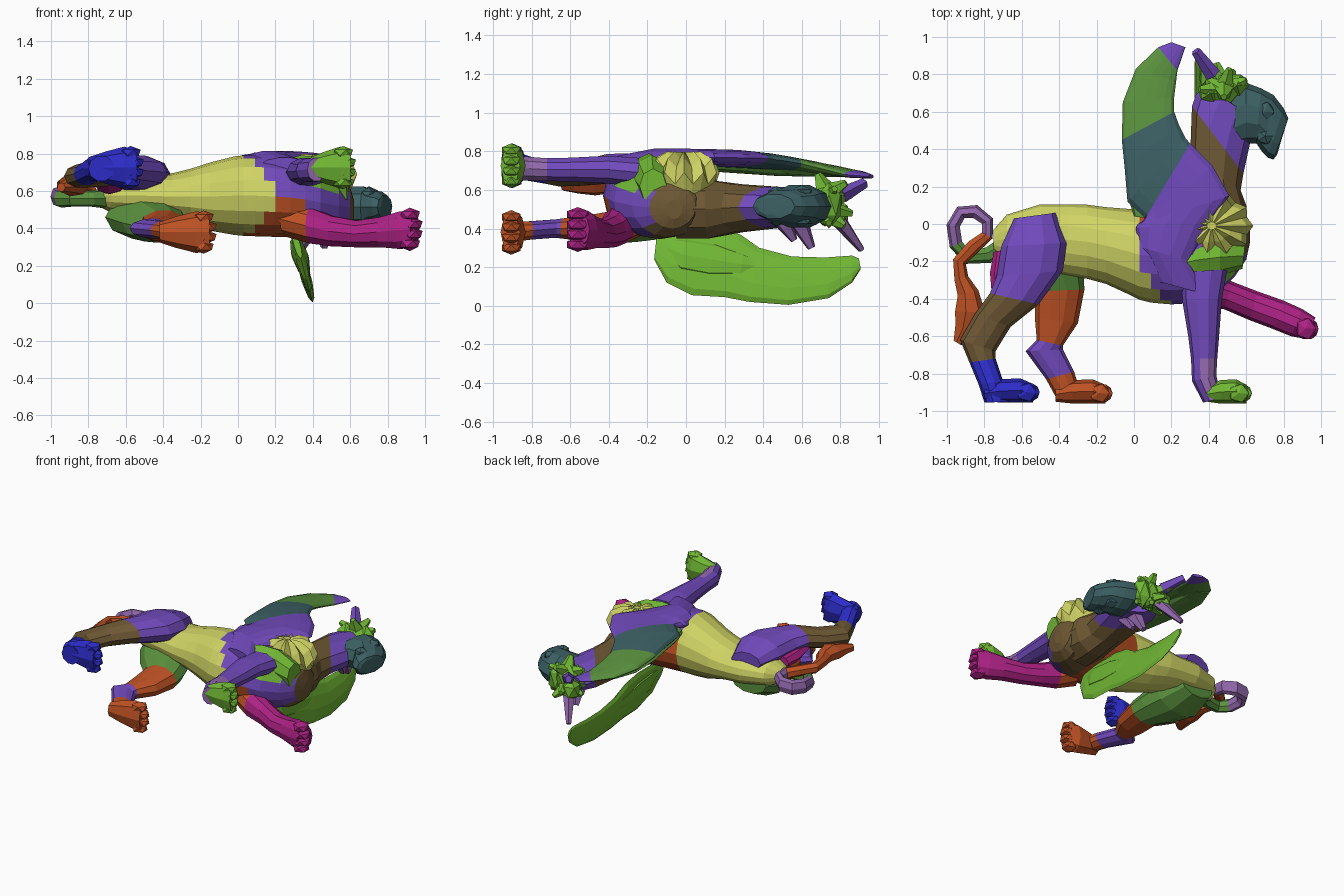
import bpy, bmesh, math
from mathutils import Vector

cube = bpy.data.objects.get("Cube")
if cube:
    bpy.data.objects.remove(cube, do_unlink=True)


def lin(c):
    c /= 255
    return c / 12.92 if c <= 0.04045 else ((c + 0.055) / 1.055) ** 2.4


COLOURS = {
    "yellow": (208, 212, 100), "purple": (113, 74, 188), "dark_green": (90, 145, 62),
    "bright_green": (112, 182, 52), "teal": (60, 96, 100), "brown": (110, 88, 52),
    "magenta": (172, 34, 132), "orange": (190, 82, 36), "blue": (44, 44, 200),
    "lilac": (146, 104, 172)}
MATS = {}
for key, rgb in COLOURS.items():
    m = bpy.data.materials.new(key)
    m.use_nodes = True
    col = [lin(c) for c in rgb] + [1]
    m.diffuse_color = col
    bsdf = next(n for n in m.node_tree.nodes if n.type == 'BSDF_PRINCIPLED')
    bsdf.inputs["Base Color"].default_value = col
    bsdf.inputs["Roughness"].default_value = 0.8
    MATS[key] = m


def finish(name, bm, rule):
    """Make the object; rule is a colour, a function of a face centre, or a list per face."""
    bmesh.ops.recalc_face_normals(bm, faces=bm.faces)
    used = []
    for i, f in enumerate(bm.faces):
        c = rule[i] if isinstance(rule, list) else rule(f.calc_center_median()) if callable(rule) else rule
        if c not in used:
            used.append(c)
        f.material_index = used.index(c)
    me = bpy.data.meshes.new(name)
    bm.to_mesh(me)
    bm.free()
    for c in used:
        me.materials.append(MATS[c])
    bpy.context.collection.objects.link(bpy.data.objects.new(name, me))


def skin(name, rings, rule):
    """Join rings of points into a closed body; a list as rule gives one colour per segment."""
    bm = bmesh.new()
    rings = [[bm.verts.new(p) for p in r] for r in rings]
    sides = len(rings[0])
    for r, s in zip(rings, rings[1:]):
        for i in range(sides):
            j = (i + 1) % sides
            bm.faces.new((r[i], r[j], s[j], s[i]))
    bm.faces.new(rings[0])
    bm.faces.new(rings[-1])
    if isinstance(rule, list):
        rule = [c for c in rule for _ in range(sides)] + [rule[0], rule[-1]]
    finish(name, bm, rule)


def loft(name, sections, rule, axis=(0, 0, 1), sides=10):
    """Skin oval rings; each section is (edge point, edge point, half thickness)."""
    turn = [2 * math.pi * i / sides for i in range(sides)]
    rings = []
    for p, q, b in sections:
        p, q = Vector(p), Vector(q)
        rings.append([(p + q) / 2 + (p - q) / 2 * math.cos(t) + Vector(axis) * b * math.sin(t) for t in turn])
    skin(name, rings, rule)


def flat(name, rows, rule, sides=10):
    """Loft from rows (x1, y1, x2, y2, z, half thickness)."""
    loft(name, [((a, b, z), (c, d, z), t) for a, b, c, d, z, t in rows], rule, sides=sides)


def tube(name, pts, rule, sides=7):
    """Loft along (x, y, z, radius, half thickness) points."""
    secs = []
    for i, p in enumerate(pts):
        a, b = pts[max(i - 1, 0)], pts[min(i + 1, len(pts) - 1)]
        n = Vector((a[1] - b[1], b[0] - a[0], 0)).normalized() * p[3]
        c = Vector(p[:3])
        secs.append((c + n, c - n, p[4]))
    loft(name, secs, rule, sides=sides)


def lumps(name, items, rule):
    """Faceted ellipsoids from (centre, size)."""
    bm = bmesh.new()
    for centre, size in items:
        for v in bmesh.ops.create_icosphere(bm, subdivisions=1, radius=1)['verts']:
            v.co = Vector([c + s * k for c, s, k in zip(centre, size, v.co)])
    finish(name, bm, rule)


def tufts(name, items, rule, blunt=.3, sides=5):
    """Blunt tufts from (base, tip, radius)."""
    bm = bmesh.new()
    for base, tip, r in items:
        base, tip = Vector(base), Vector(tip)
        d = tip - base
        mat = d.to_track_quat('Z', 'Y').to_matrix().to_4x4()
        mat.translation = base + d / 2
        bmesh.ops.create_cone(bm, cap_ends=True, segments=sides, radius1=r, radius2=r * blunt,
                              depth=d.length, matrix=mat)
    finish(name, bm, rule)


def paw(name, x0, x1, y, z, colour):
    """Wedge foot with a row of four toes."""
    w = x1 - x0
    flat(name, [(x0, y + .09, x0, y + .01, z, .055), (x0 + w * .3, y + .125, x0 + w * .3, y, z, .085),
                (x0 + w * .65, y + .13, x0 + w * .65, y, z, .112),
                (x0 + w * .88, y + .10, x0 + w * .88, y, z, .095)], colour, sides=8)
    lumps(name + "_toes", [((x1 - .045 - .016 * abs(k), y + .055, z + k * .053), (.06, .056, .036))
                           for k in (-1.5, -.5, .5, 1.5)], colour)


# Torso
def torso_colour(c):
    edge = .03 + max(0, -.25 - c.y) * .9
    if c.x < edge:
        return "yellow"
    if c.x < .2 and c.y > -.15 and c.z < .74:
        return "orange"
    if c.x < .36:
        return "purple" if c.z > .58 - .4 * max(0, c.x - .2) else "orange"
    if c.y < -.2:
        return "bright_green" if c.z > .6 else "purple"
    return "brown"


flat("torso", [(x, y + a, x, y - a, z, b) for x, y, z, a, b in (
    (-.75, -.09, .57, .06, .05), (-.68, -.08, .575, .13, .09), (-.5, -.07, .575, .175, .115),
    (-.35, -.085, .57, .19, .125), (-.25, -.095, .57, .198, .15), (-.15, -.115, .57, .205, .182),
    (-.02, -.15, .575, .23, .21),
    (.03, -.165, .575, .24, .215), (.09, -.17, .575, .25, .217), (.14, -.17, .573, .255, .217),
    (.2, -.17, .57, .26, .215), (.28, -.165, .565, .26, .21), (.36, -.15, .555, .255, .205),
    (.44, -.135, .54, .24, .195), (.54, -.09, .52, .19, .165), (.60, -.07, .51, .12, .11),
    (.62, -.06, .50, .04, .05))], torso_colour, sides=16)

# Neck and head
flat("neck", [(.26, -.05, .61, -.05, .50, .16), (.29, .12, .60, .1, .50, .16),
              (.30, .36, .57, .18, .505, .13), (.31, .63, .585, .27, .51, .11),
              (.33, .69, .62, .43, .51, .1), (.38, .74, .66, .55, .51, .095)],
     ["brown", "brown", "brown", "purple", "purple"])
flat("head", [(.52, .70, .53, .41, .515, .085), (.60, .755, .60, .43, .515, .115),
              (.68, .725, .655, .43, .515, .115), (.745, .69, .685, .385, .515, .095),
              (.80, .62, .715, .355, .515, .085), (.825, .565, .745, .345, .515, .065),
              (.80, .49, .765, .37, .515, .045)], "teal")
lumps("brow_and_cheeks", [((.70, .60, .515 + s * .07), (.055, .06, .04)) for s in (-1, 1)]
      + [((.70, .47, .515 + s * .065), (.05, .05, .04)) for s in (-1, 1)], "teal")
lumps("crown", [((.47, .72, .53), (.12, .10, .12)), ((.55, .74, .52), (.07, .07, .12)),
                ((.41, .78, .48), (.07, .07, .08)), ((.41, .70, .54), (.07, .06, .10))], "bright_green")
tufts("mane_tufts", [((.48, .72, .525 + dz * .7), (x, y, .525 + 1.6 * dz), .06) for x, y, dz in (
    (.39, .855, .03), (.44, .86, -.03), (.35, .72, .06), (.36, .72, -.06), (.51, .83, .07),
    (.53, .82, -.07), (.60, .77, .05), (.60, .74, -.06), (.48, .68, .10))], "bright_green")
tufts("upper_ear", [((.42, .80, .57), (.33, .925, .635), .045)], "purple", .6)
tufts("lower_ear", [((.43, .78, .46), (.34, .91, .29), .045)], "lilac", .4)
tufts("beard_tufts", [((.48, .58, .44), (.46, .65, .30), .055), ((.5, .5, .44), (.48, .56, .34), .05)],
      "lilac", .4)

# Shoulder fur, a pleated dome, with a band beneath it
N = 22
skin("shoulder_fur", [[(.415 + r * (1 + .06 * s) * .21 * math.cos(t), -.0 + r * (1 + .06 * s) * .175 * math.sin(t) - .01,
                        z + s * dz) for t, s in ((2 * math.pi * i / N, 1 - 2 * (i % 2)) for i in range(N))]
                      for r, z, dz in ((.12, .795, 0), (.5, .78, .018), (.85, .74, .022), (1, .66, .03), (.8, .56, .02))],
     "yellow")
flat("shoulder_band", [(.23, -.14, .25, -.29, .69, .08), (.33, -.10, .34, -.285, .68, .11),
                       (.46, -.08, .46, -.275, .665, .115), (.595, -.10, .58, -.24, .62, .09)],
     "bright_green", sides=8)

# Upper hind leg
flat("upper_hind_leg", [(-.64, .03, -.42, .06, .66, .07), (-.71, -.12, -.36, -.10, .69, .1),
     (-.735, -.28, -.38, -.25, .70, .095), (-.77, -.37, -.51, -.43, .71, .08),
     (-.85, -.48, -.66, -.55, .69, .07), (-.93, -.62, -.74, -.68, .68, .065),
     (-.88, -.74, -.74, -.72, .69, .06), (-.83, -.86, -.70, -.84, .72, .07),
     (-.80, -.955, -.66, -.95, .72, .07)],
     ["purple"] * 3 + ["brown"] * 3 + ["blue"] * 2)
paw("upper_hind_paw", -.80, -.505, -.955, .725, "blue")

# Lower hind leg
flat("lower_hind_leg", [(-.68, .02, -.40, .03, .50, .08), (-.71, -.15, -.30, -.12, .46, .12),
     (-.62, -.28, -.27, -.25, .43, .105), (-.53, -.36, -.265, -.35, .41, .09),
     (-.53, -.5, -.30, -.53, .40, .07), (-.52, -.62, -.38, -.65, .40, .055),
     (-.58, -.68, -.38, -.67, .40, .05), (-.47, -.83, -.32, -.79, .39, .05),
     (-.41, -.94, -.28, -.92, .38, .055)],
     ["dark_green"] * 3 + ["orange"] * 2 + ["purple"] * 2 + ["orange"])
paw("lower_hind_paw", -.42, -.115, -.96, .38, "orange")
flat("haunch_patch", [(-.75, -.15, -.62, -.12, .63, .05), (-.77, -.26, -.6, -.26, .64, .055),
                      (-.76, -.38, -.62, -.38, .66, .03)], "magenta", sides=8)

# Upper front leg
flat("upper_front_leg", [(.25, -.26, .50, -.24, .69, .08), (.26, -.42, .47, -.40, .705, .075),
     (.29, -.6, .455, -.6, .705, .065), (.305, -.72, .445, -.72, .705, .062),
     (.31, -.84, .44, -.81, .71, .065), (.37, -.955, .47, -.93, .715, .065)],
     lambda c: "lilac" if c.y < -.73 and c.x > .37 else "purple")
paw("upper_front_paw", .39, .63, -.96, .725, "bright_green")

# Raised front leg
flat("raised_front_leg", [(.33, -.18, .22, -.38, .45, .10), (.42, -.26, .36, -.44, .415, .1),
     (.53, -.31, .48, -.455, .385, .085), (.66, -.36, .62, -.515, .37, .075),
     (.80, -.41, .74, -.56, .38, .085), (.90, -.455, .84, -.60, .39, .105),
     (.97, -.50, .92, -.615, .395, .09)], ["orange"] + ["magenta"] * 5)
lumps("raised_paw_toes", [((.94 - .014 * abs(k), -.56, .395 + k * .052), (.06, .065, .038))
                          for k in (-1.5, -.5, .5, 1.5)], "magenta")

# Tail with a loop and a tuft
tube("tail", [(-.66, -.1, .56, .06, .06), (-.78, -.165, .56, .045, .045), (-.89, -.175, .56, .04, .045),
     (-.95, -.11, .56, .038, .05), (-.965, -.01, .57, .038, .055), (-.925, .06, .575, .038, .055),
     (-.85, .065, .58, .038, .055), (-.785, .015, .59, .034, .05), (-.785, -.06, .60, .034, .045),
     (-.86, -.12, .62, .04, .04), (-.935, -.2, .63, .038, .04), (-.925, -.29, .635, .04, .042),
     (-.89, -.37, .635, .06, .05), (-.88, -.47, .63, .085, .06), (-.90, -.56, .625, .065, .045),
     (-.945, -.635, .62, .025, .025)], ["dark_green"] * 3 + ["lilac"] * 5 + ["orange"] * 7)

# Upper wing, with a paler underside along its outer edge
flat("upper_wing", [(.10, -.30, .40, -.38, .71, .07), (.02, -.12, .30, -.2, .745, .07),
     (.01, -.02, .40, .0, .765, .05), (.02, .0, .51, .15, .768, .045), (.04, .01, .42, .31, .766, .045),
     (.06, .03, .30, .43, .763, .045), (-.035, .12, .275, .46, .757, .045), (-.05, .3, .24, .53, .748, .042),
     (-.065, .45, .215, .60, .735, .038), (-.06, .65, .215, .68, .715, .034),
     (.01, .83, .225, .76, .695, .026), (.13, .945, .232, .82, .68, .02),
     (.20, .972, .275, .945, .67, .01)],
     ["purple"] * 5 + ["teal"] * 3 + ["dark_green"] * 3 + ["purple"], sides=14)
flat("upper_wing_underside", [(.0, .04, .08, .03, .735, .03), (-.028, .13, .12, .16, .728, .035),
     (-.045, .3, .13, .35, .716, .035), (-.06, .45, .13, .5, .704, .033),
     (-.055, .65, .13, .68, .692, .025), (.015, .82, .15, .78, .682, .015)], "dark_green")


# Lower wing, spread sideways
def wing_rows(rows, b):
    return [((.4 - .27 * z, y, z), (.4 - .27 * w, v, w), b * k) for y, z, v, w, k in rows]


loft("lower_wing", wing_rows([(-.15, .38, -.165, .24, .6), (-.02, .40, -.1, .12, 1), (.15, .40, .03, .055, 1),
     (.28, .37, .2, .045, 1), (.38, .30, .33, .02, 1), (.55, .255, .53, .005, .9),
     (.72, .25, .74, .04, .8), (.86, .26, .86, .12, .6), (.895, .245, .905, .19, .3)], .03),
     "bright_green", axis=(1, 0, 0))
loft("lower_wing_coverts", wing_rows([(-.1, .36, -.11, .25, .5), (.0, .36, -.03, .17, 1),
     (.15, .34, .12, .14, 1), (.3, .28, .28, .15, .9), (.42, .22, .42, .18, .4)], .045),
     "bright_green", axis=(1, 0, 0), sides=8)
